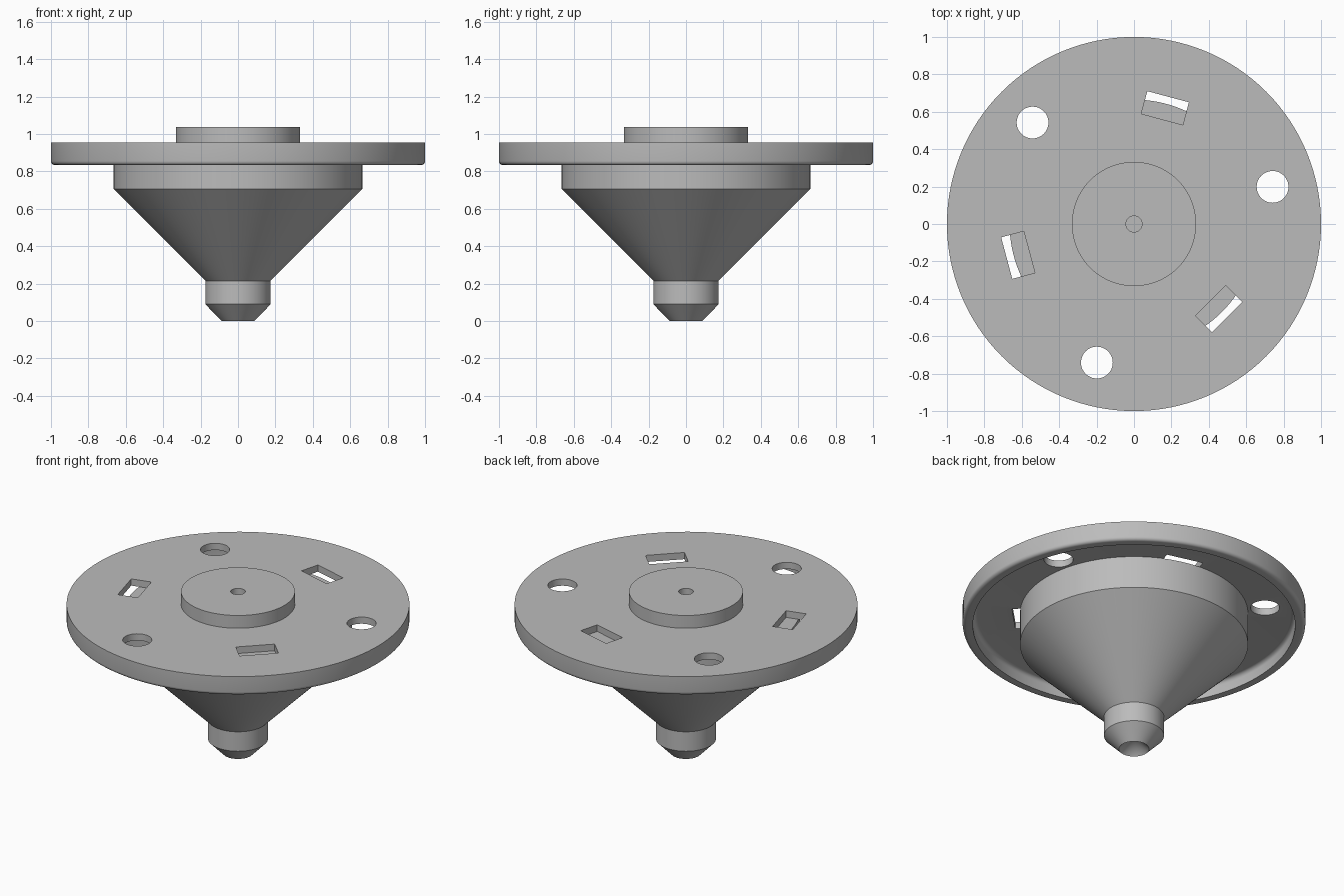
import bpy, bmesh, math
from mathutils import Matrix, Vector

cube = bpy.data.objects.get("Cube")
if cube:
    bpy.data.objects.remove(cube)

SEGMENTS = 128

grey = bpy.data.materials.new("plain_grey")
grey.use_nodes = True
COLOUR = (0.5, 0.5, 0.5, 1)
grey.diffuse_color = COLOUR
grey.node_tree.nodes["Principled BSDF"].inputs["Base Color"].default_value = COLOUR


def make_object(name, bm):
    bmesh.ops.recalc_face_normals(bm, faces=bm.faces)
    mesh = bpy.data.meshes.new(name)
    bm.to_mesh(mesh)
    bm.free()
    obj = bpy.data.objects.new(name, mesh)
    bpy.context.collection.objects.link(obj)
    mesh.materials.append(grey)
    return obj


def lathe(name, profile, closed=False):
    """Turn a (radius, height) profile around the z axis."""
    bm = bmesh.new()
    verts = [bm.verts.new((r, 0, z)) for r, z in profile]
    pairs = list(zip(verts, verts[1:]))
    if closed:
        pairs.append((verts[-1], verts[0]))
    edges = [bm.edges.new(p) for p in pairs]
    bmesh.ops.spin(bm, geom=verts + edges, cent=(0, 0, 0), axis=(0, 0, 1),
                   angle=2 * math.pi, steps=SEGMENTS, use_duplicate=False)
    bmesh.ops.remove_doubles(bm, verts=bm.verts, dist=1e-4)
    return make_object(name, bm)


def arc(r, z, radius, start, end, steps=5):
    angles = [math.radians(start + (end - start) * i / steps) for i in range(steps + 1)]
    return [(r + radius * math.cos(a), z + radius * math.sin(a)) for a in angles]


def smooth(obj):
    bpy.ops.object.select_all(action='DESELECT')
    obj.select_set(True)
    bpy.context.view_layer.objects.active = obj
    bpy.ops.object.shade_smooth_by_angle(angle=math.radians(25))


TOP, UNDER, LIP = 0.955, 0.912, 0.833

# Flange: thin plate with a rounded rim hanging below its edge
flange = lathe("flange",
               [(0, TOP), (1, TOP)]
               + arc(0.978, LIP + 0.022, 0.022, 0, -90)
               + [(0.94, LIP)]
               + arc(0.915, UNDER - 0.025, 0.025, 0, 90)
               + [(0, UNDER)])

# Cutter: three round holes and three slots
bm = bmesh.new()
for i in range(3):
    turn = Matrix.Rotation(math.radians(15 + 120 * i), 4, 'Z')
    bmesh.ops.create_cone(bm, cap_ends=True, segments=48, radius1=0.085, radius2=0.085,
                          depth=0.3, matrix=turn @ Matrix.Translation((0.767, 0, TOP)))
    turn = Matrix.Rotation(math.radians(75 + 120 * i), 4, 'Z')
    size = Matrix.Diagonal(Vector((0.125, 0.23, 0.3, 1)))
    bmesh.ops.create_cube(bm, size=1,
                          matrix=turn @ Matrix.Translation((0.642, 0, TOP)) @ size)
cutter = make_object("hole_cutter", bm)
cutter.hide_render = True
cutter.hide_viewport = True

cut = flange.modifiers.new("holes", 'BOOLEAN')
cut.operation = 'DIFFERENCE'
cut.solver = 'EXACT'
cut.object = cutter
bpy.context.view_layer.update()
holed = bpy.data.meshes.new_from_object(
    flange.evaluated_get(bpy.context.evaluated_depsgraph_get()))
flange.modifiers.clear()
flange.data = holed
bpy.data.objects.remove(cutter)

# Body: collar, cone and chamfered tip with a countersunk end
body = lathe("conical_body", [(0, UNDER), (0.665, UNDER), (0.665, 0.705), (0.175, 0.215),
                              (0.175, 0.09), (0.088, 0), (0, 0.088)])

# Boss: raised disc with a small blind centre hole
boss = lathe("top_boss", [(0.043, TOP), (0.332, TOP), (0.332, 1.037), (0.043, 1.037)],
             closed=True)

for part in (flange, body, boss):
    smooth(part)
